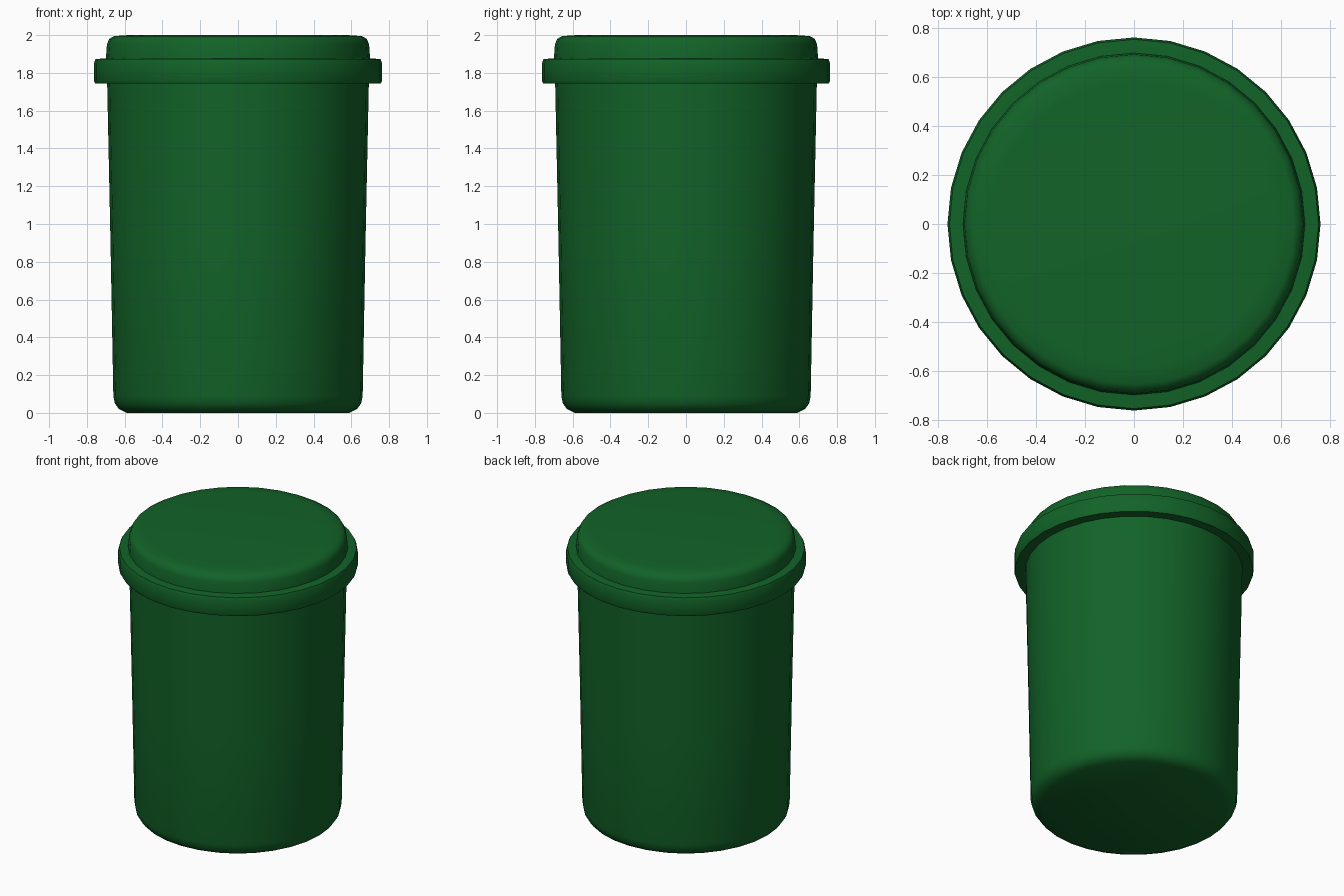
import bpy
import math

cube = bpy.data.objects.get("Cube")
if cube:
    bpy.data.objects.remove(cube, do_unlink=True)

SIDES = 32

green = bpy.data.materials.new("dark green plastic")
green.use_nodes = True
colour = (0.006, 0.125, 0.021, 1.0)
green.diffuse_color = colour
shader = green.node_tree.nodes["Principled BSDF"]
shader.inputs["Base Color"].default_value = colour
shader.inputs["Roughness"].default_value = 0.6


def lathe(name, profile):
    """Spin a bottom-to-top (radius, height) profile into a closed solid."""
    verts, faces = [], []
    for r, z in profile:
        for i in range(SIDES):
            a = math.tau * i / SIDES
            verts.append((r * math.cos(a), r * math.sin(a), z))
    for k in range(len(profile) - 1):
        lo, hi = k * SIDES, (k + 1) * SIDES
        for i in range(SIDES):
            j = (i + 1) % SIDES
            faces.append((lo + i, lo + j, hi + j, hi + i))
    faces.append(tuple(reversed(range(SIDES))))
    faces.append(tuple(range(len(verts) - SIDES, len(verts))))
    mesh = bpy.data.meshes.new(name)
    mesh.from_pydata(verts, [], faces)
    mesh.materials.append(green)
    obj = bpy.data.objects.new(name, mesh)
    bpy.context.collection.objects.link(obj)
    bpy.ops.object.select_all(action="DESELECT")
    obj.select_set(True)
    bpy.context.view_layer.objects.active = obj
    bpy.ops.object.shade_smooth_by_angle(angle=math.radians(50))
    return obj


# Tapered container with a rounded foot
lathe("bin_body", [(0.59, 0.0), (0.63, 0.02), (0.652, 0.05), (0.66, 0.09),
                   (0.675, 0.9), (0.693, 1.76)])

# Overhanging rim of the lid
lathe("lid_rim", [(0.68, 1.745), (0.757, 1.745), (0.763, 1.76),
                  (0.763, 1.85), (0.755, 1.873), (0.69, 1.878)])

# Raised, softly rounded lid top
lathe("lid_top", [(0.70, 1.87), (0.694, 1.95), (0.682, 1.98),
                  (0.655, 1.995), (0.58, 2.0)])
